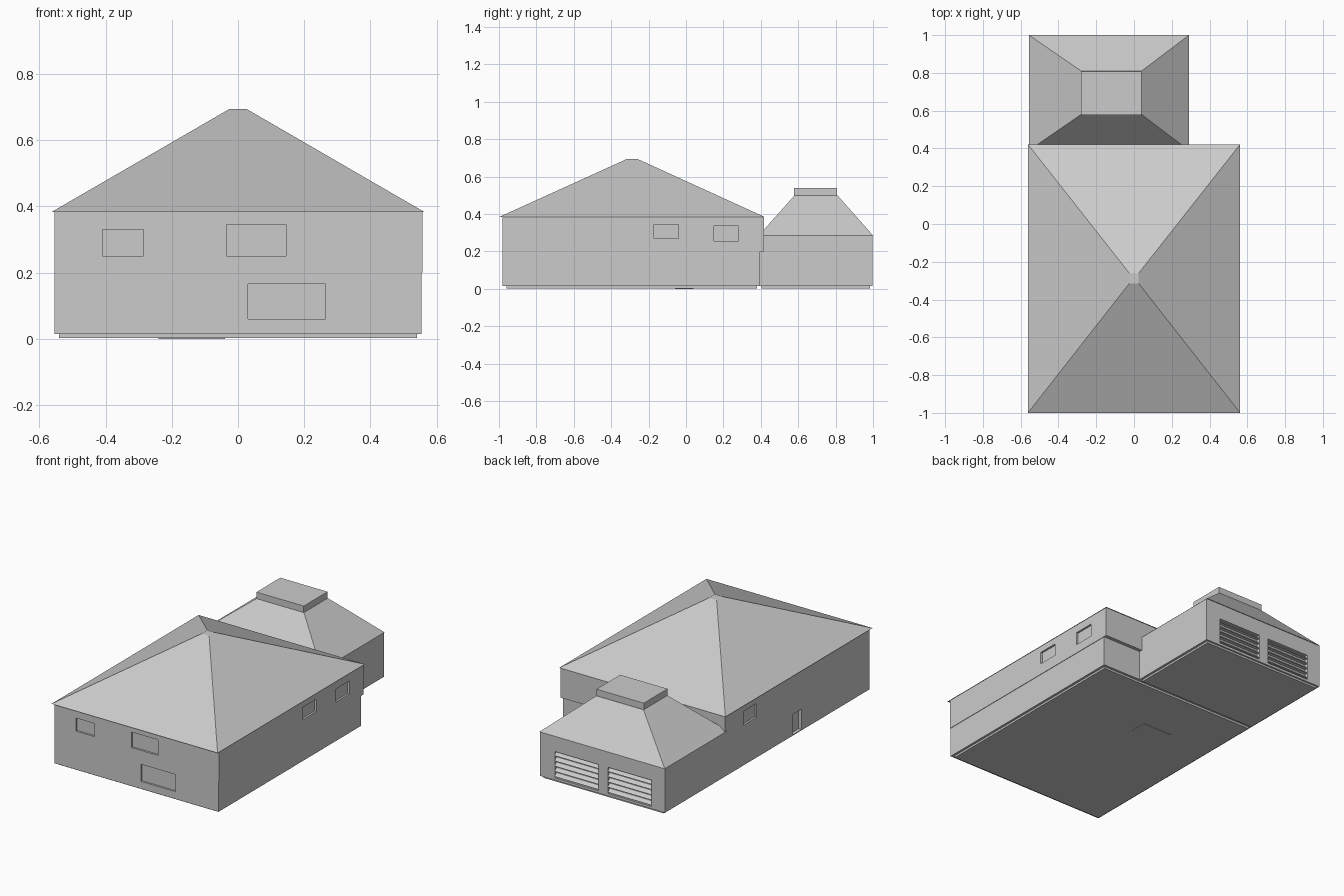
import bpy

if "Cube" in bpy.data.objects:
    bpy.data.objects.remove(bpy.data.objects["Cube"])


def frustum(name, low, high, z0, z1):
    """Solid between two rectangles (x0, x1, y0, y1) at heights z0 and z1."""
    verts = []
    for (x0, x1, y0, y1), z in ((low, z0), (high, z1)):
        verts += [(x0, y0, z), (x1, y0, z), (x1, y1, z), (x0, y1, z)]
    faces = [(3, 2, 1, 0), (4, 5, 6, 7)]
    faces += [(i, (i + 1) % 4, (i + 1) % 4 + 4, i + 4) for i in range(4)]
    mesh = bpy.data.meshes.new(name)
    mesh.from_pydata(verts, [], faces)
    ob = bpy.data.objects.new(name, mesh)
    bpy.context.collection.objects.link(ob)
    return ob


def box(name, x0, x1, y0, y1, z0, z1):
    return frustum(name, (x0, x1, y0, y1), (x0, x1, y0, y1), z0, z1)


def cut(target, *bounds):
    """Carve a box-shaped recess out of a wall."""
    cutter = box("cutter", *bounds)
    cutter.hide_render = True
    mod = target.modifiers.new("recess", 'BOOLEAN')
    mod.object = cutter
    mod.operation = 'DIFFERENCE'
    mod.solver = 'EXACT'
    bpy.context.view_layer.objects.active = target
    bpy.ops.object.modifier_apply(modifier=mod.name)
    bpy.data.objects.remove(cutter)


# plinths and small pad under the floor
box("house_plinth", -0.54, 0.54, -0.96, 0.38, 0.003, 0.015)
box("garage_plinth", -0.54, 0.275, 0.405, 0.985, 0.003, 0.015)
box("floor_pad", -0.24, -0.04, -0.06, 0.04, 0, 0.004)

# house walls: the upper floor oversails the lower one at the back and right
lower = box("lower_walls", -0.555, 0.555, -0.98, 0.395, 0.015, 0.2)
upper = box("upper_walls", -0.555, 0.558, -0.98, 0.416, 0.2, 0.384)

# front windows
D = 0.012
for wall, x0, x1, z0, z1 in ((upper, -0.41, -0.285, 0.25, 0.33),
                             (upper, -0.035, 0.145, 0.25, 0.345),
                             (lower, 0.03, 0.265, 0.06, 0.165)):
    cut(wall, x0, x1, -1.1, -0.98 + D, z0, z1)

# right windows, left window and left door
for y0, y1, z0, z1 in ((-0.17, -0.04, 0.27, 0.345), (0.15, 0.28, 0.255, 0.335)):
    cut(upper, 0.558 - D, 0.7, y0, y1, z0, z1)
cut(upper, -0.7, -0.555 + D, 0.11, 0.235, 0.26, 0.345)
cut(lower, -0.7, -0.555 + 0.02, -0.325, -0.237, 0.02, 0.145)

# house roof, cut off flat at the peak
frustum("house_roof", (-0.562, 0.562, -1.0, 0.422),
        (-0.025, 0.025, -0.315, -0.26), 0.384, 0.695)

# garage walls, roof and roof cap
garage = box("garage_walls", -0.555, 0.29, 0.395, 0.996, 0.015, 0.286)
frustum("garage_roof", (-0.556, 0.291, 0.39, 1.0),
        (-0.28, 0.04, 0.58, 0.81), 0.286, 0.5)
box("garage_roof_cap", -0.28, 0.04, 0.578, 0.808, 0.5, 0.54)

# garage doors: recessed openings filled with sloping slats
SLATS, Z0, Z1 = 5, 0.03, 0.19
STEP = (Z1 - Z0) / SLATS
for x0, x1 in ((-0.465, -0.17), (-0.105, 0.19)):
    cut(garage, x0, x1, 0.976, 1.1, Z0, Z1)
    for i in range(SLATS):
        z = Z0 + i * STEP
        frustum("garage_door_slat", (x0, x1, 0.976, 0.998),
                (x0, x1, 0.976, 0.980), z + 0.008, z + 0.026)
